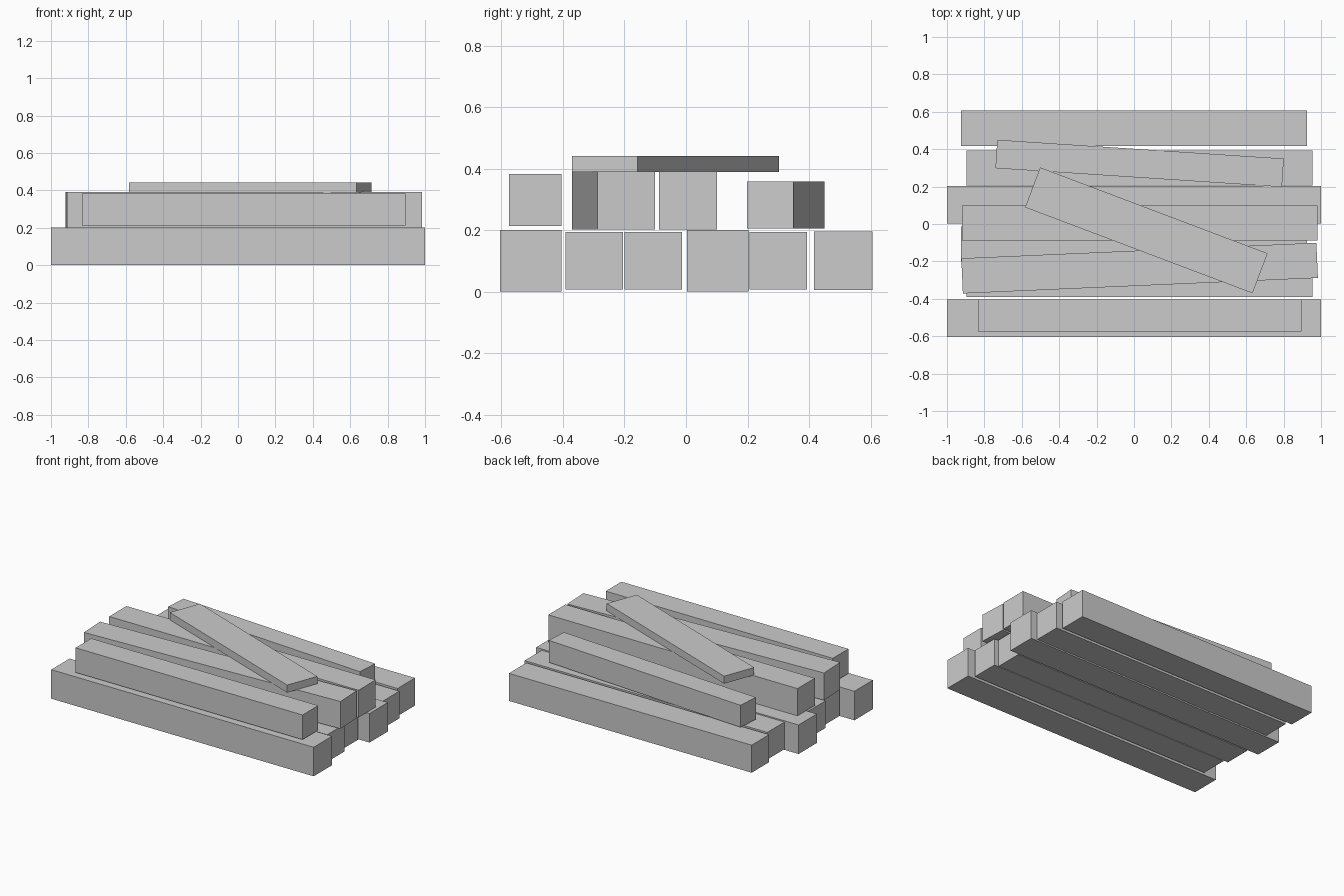
import bpy
from math import radians

if "Cube" in bpy.data.objects:
    bpy.data.objects.remove(bpy.data.objects["Cube"])


def timber(name, centre, size, turn=0.0):
    """Box-shaped timber, turned about the vertical axis."""
    bpy.ops.mesh.primitive_cube_add(size=1, location=centre, rotation=(0, 0, radians(turn)))
    obj = bpy.context.object
    obj.name = name
    obj.scale = size
    bpy.ops.object.transform_apply(location=False, rotation=False, scale=True)
    return obj


# Bottom layer: (x centre, y centre, length, thickness)
bottom = [
    (0.00, -0.505, 2.00, 0.20),
    (0.03, -0.298, 1.85, 0.187),
    (0.00, -0.106, 1.85, 0.187),
    (0.00, 0.103, 2.00, 0.20),
    (0.03, 0.300, 1.85, 0.187),
    (0.00, 0.511, 1.85, 0.19),
]
for i, (x, y, length, t) in enumerate(bottom, 1):
    timber(f"bottom_beam_{i}", (x, y, 0.10), (length, t, t))

# Upper layer: (x, y, z, length, thickness, turn)
upper = [
    (0.03, -0.490, 0.298, 1.73, 0.17, 0.0),
    (0.03, -0.236, 0.296, 1.90, 0.188, 2.5),
    (0.03, 0.006, 0.296, 1.90, 0.188, 0.0),
    (0.03, 0.324, 0.282, 1.535, 0.152, -3.75),
]
for i, (x, y, z, length, t, turn) in enumerate(upper, 1):
    timber(f"upper_beam_{i}", (x, y, z), (length, t, t), turn)

# Loose flat plank lying across the top
timber("top_plank", (0.066, -0.034, 0.415), (1.30, 0.228, 0.052), -20.7)
